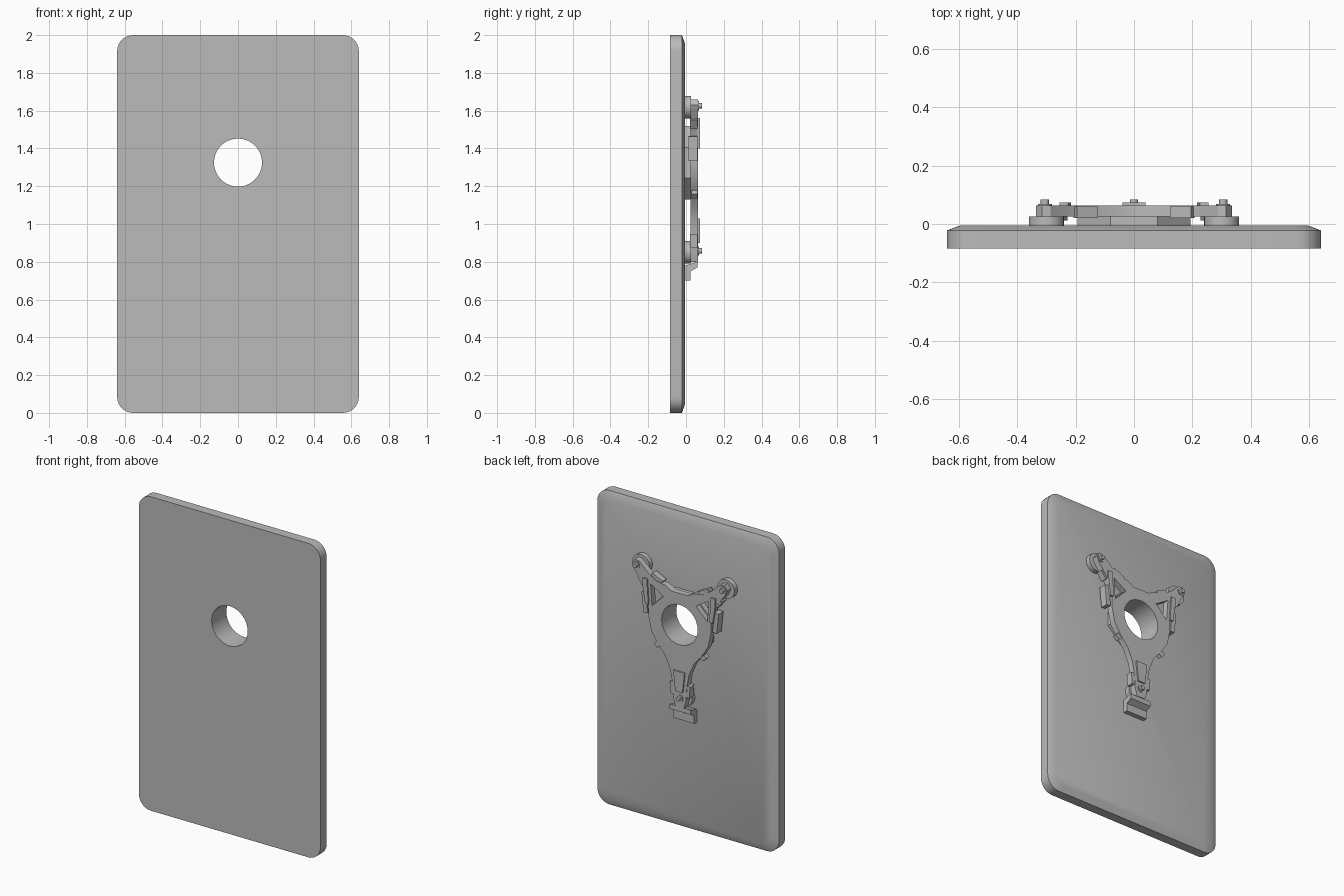
import bpy, bmesh
from math import pi, cos, sin, radians
from mathutils import Matrix

cube = bpy.data.objects.get("Cube")
if cube:
    bpy.data.objects.remove(cube, do_unlink=True)

grey = bpy.data.materials.new("plain grey")
grey.use_nodes = True
GREY = (0.5, 0.5, 0.5, 1)
grey.diffuse_color = GREY
grey.node_tree.nodes["Principled BSDF"].inputs["Base Color"].default_value = GREY

BACK = -0.005       # back surface of the panel
HOLE_Z, HOLE_R = 1.325, 0.127


def finish(ob, angle=30):
    ob.data.materials.clear()
    ob.data.materials.append(grey)
    bpy.ops.object.select_all(action='DESELECT')
    ob.select_set(True)
    bpy.context.view_layer.objects.active = ob
    bpy.ops.object.shade_smooth_by_angle(angle=radians(angle))
    return ob


def from_bmesh(name, bm):
    bmesh.ops.recalc_face_normals(bm, faces=bm.faces)
    me = bpy.data.meshes.new(name)
    bm.to_mesh(me)
    bm.free()
    ob = bpy.data.objects.new(name, me)
    bpy.context.collection.objects.link(ob)
    return ob


def circle(x, z, r, n, turn=0.0):
    return [(x + r * cos(turn + 2 * pi * i / n), z + r * sin(turn + 2 * pi * i / n))
            for i in range(n)]


def slab(name, loops, y0, y1):
    """Extrude x-z outlines (the later ones are holes) from y0 to y1."""
    cu = bpy.data.curves.new(name, 'CURVE')
    cu.dimensions, cu.fill_mode, cu.extrude = '2D', 'BOTH', (y1 - y0) / 2
    for pts in loops:
        sp = cu.splines.new('POLY')
        sp.points.add(len(pts) - 1)
        for p, (x, z) in zip(sp.points, pts):
            p.co = (x, z, 0, 1)
        sp.use_cyclic_u = True
    tmp = bpy.data.objects.new(name + "_outline", cu)
    bpy.context.collection.objects.link(tmp)
    me = bpy.data.meshes.new_from_object(
        tmp.evaluated_get(bpy.context.evaluated_depsgraph_get()))
    bpy.data.objects.remove(tmp)
    me.transform(Matrix.Translation((0, (y0 + y1) / 2, 0)) @ Matrix.Rotation(pi / 2, 4, 'X'))
    bm = bmesh.new()
    bm.from_mesh(me)
    bmesh.ops.remove_doubles(bm, verts=bm.verts, dist=1e-5)
    return finish(from_bmesh(name, bm))


def box(name, x, z, w, h, y0, y1, tilt=0):
    bm = bmesh.new()
    bmesh.ops.create_cube(bm, size=1, matrix=Matrix.Translation((x, (y0 + y1) / 2, z))
                          @ Matrix.Rotation(radians(tilt), 4, 'Y')
                          @ Matrix.Diagonal((w, y1 - y0, h, 1)))
    return finish(from_bmesh(name, bm))


def rounded_rect(inset):
    hx, hz, r = 0.64 - inset, 1 - inset, 0.085 - inset / 2
    return [(sx * (hx - r) + r * cos(a), 1 + sz * (hz - r) + r * sin(a))
            for sx, sz, start in ((1, 1, 0), (-1, 1, 90), (-1, -1, 180), (1, -1, 270))
            for a in (radians(start + 11.25 * k) for k in range(9))]


# Panel with a chamfered back rim
bm = bmesh.new()
rings = [[bm.verts.new((x, y, z)) for x, z in rounded_rect(inset)]
         for inset, y in ((0, -0.084), (0, BACK - 0.017), (0.045, BACK))]
bm.faces.new(rings[0])
bm.faces.new(rings[-1])
for a, b in zip(rings, rings[1:]):
    for i in range(len(a)):
        j = (i + 1) % len(a)
        bm.faces.new((a[i], a[j], b[j], b[i]))
panel = from_bmesh("panel", bm)
cutter = slab("hole_cutter", [circle(0, HOLE_Z, HOLE_R, 48)], -0.2, 0.2)
cut = panel.modifiers.new("hole", 'BOOLEAN')
cut.object, cut.operation, cut.solver = cutter, 'DIFFERENCE', 'EXACT'
bpy.context.view_layer.objects.active = panel
bpy.ops.object.modifier_apply(modifier=cut.name)
bpy.data.objects.remove(cutter, do_unlink=True)
finish(panel)

# Octagonal base under the bracket
slab("bracket_base", [circle(0, HOLE_Z, 0.21, 8, pi / 8), circle(0, HOLE_Z, HOLE_R, 48)],
     BACK, 0.03)

# Three-armed bracket with triangular openings in the upper arms
half = [(0.03, 0.80), (0.045, 0.85), (0.05, 0.93), (0.065, 1.02), (0.10, 1.10),
        (0.155, 1.165), (0.20, 1.235), (0.22, 1.325), (0.222, 1.40), (0.25, 1.50),
        (0.32, 1.595), (0.335, 1.63), (0.315, 1.66), (0.285, 1.655), (0.225, 1.60),
        (0.165, 1.56), (0.10, 1.55), (0.055, 1.525)]
triangle = [(0.205, 1.53), (0.115, 1.475), (0.195, 1.395)]
mirror = lambda pts: [(-x, z) for x, z in reversed(pts)]
slab("bracket", [half + mirror(half), circle(0, HOLE_Z, HOLE_R, 48), triangle, mirror(triangle)],
     0.025, 0.064)

# Round pads, bosses and pins at the arm ends
for side, x, z in (("left", 0.30, 1.618), ("right", -0.30, 1.618), ("lower", 0, 0.85)):
    px = x * 1.017
    slab(side + "_pad", [circle(x, z, 0.06, 32)], BACK, 0.026)
    slab(side + "_boss", [circle(px, z + 0.008, 0.024, 20)], 0.026, 0.068)
    slab(side + "_pin", [circle(px, z + 0.008, 0.014, 16)], 0.06, 0.084)

# Ribs, clips and nubs, mirrored
for side, s in (("left", 1), ("right", -1)):
    slab(side + "_rib", [[(s * x, z) for x, z in
         ((0.215, 1.40), (0.238, 1.40), (0.255, 1.51), (0.255, 1.56), (0.225, 1.56))]],
         0.06, 0.073)
    box(side + "_outer_clip", s * 0.25, 1.40, 0.03, 0.13, 0.012, 0.06, s * 6)
    box(side + "_arm_clip", s * 0.27, 1.535, 0.03, 0.06, 0.02, 0.06, s * 35)
    box(side + "_top_clip", s * 0.165, 1.572, 0.08, 0.028, 0.02, 0.06, s * -25)
    box(side + "_ring_nub", s * 0.165, 1.155, 0.035, 0.025, 0.03, 0.06, s * -45)
    box(side + "_lower_clip", s * 0.058, 0.91, 0.022, 0.075, 0.02, 0.062, s * 5)

# Raised plate on the lower arm
slab("lower_rib", [[(-0.025, 0.90), (0.025, 0.90), (0.04, 1.03), (-0.04, 1.03)]], 0.06, 0.073)

# Foot block with a sloped neck
bm = bmesh.new()
profile = [(BACK, 0.70), (0.025, 0.70), (0.025, 0.75), (0.06, 0.77), (0.06, 0.80), (BACK, 0.78)]
ends = [[bm.verts.new((x, y, z)) for y, z in profile] for x in (-0.075, 0.075)]
for end in ends:
    bm.faces.new(end)
for i in range(len(profile)):
    j = (i + 1) % len(profile)
    bm.faces.new((ends[0][i], ends[0][j], ends[1][j], ends[1][i]))
finish(from_bmesh("foot_block", bm))
